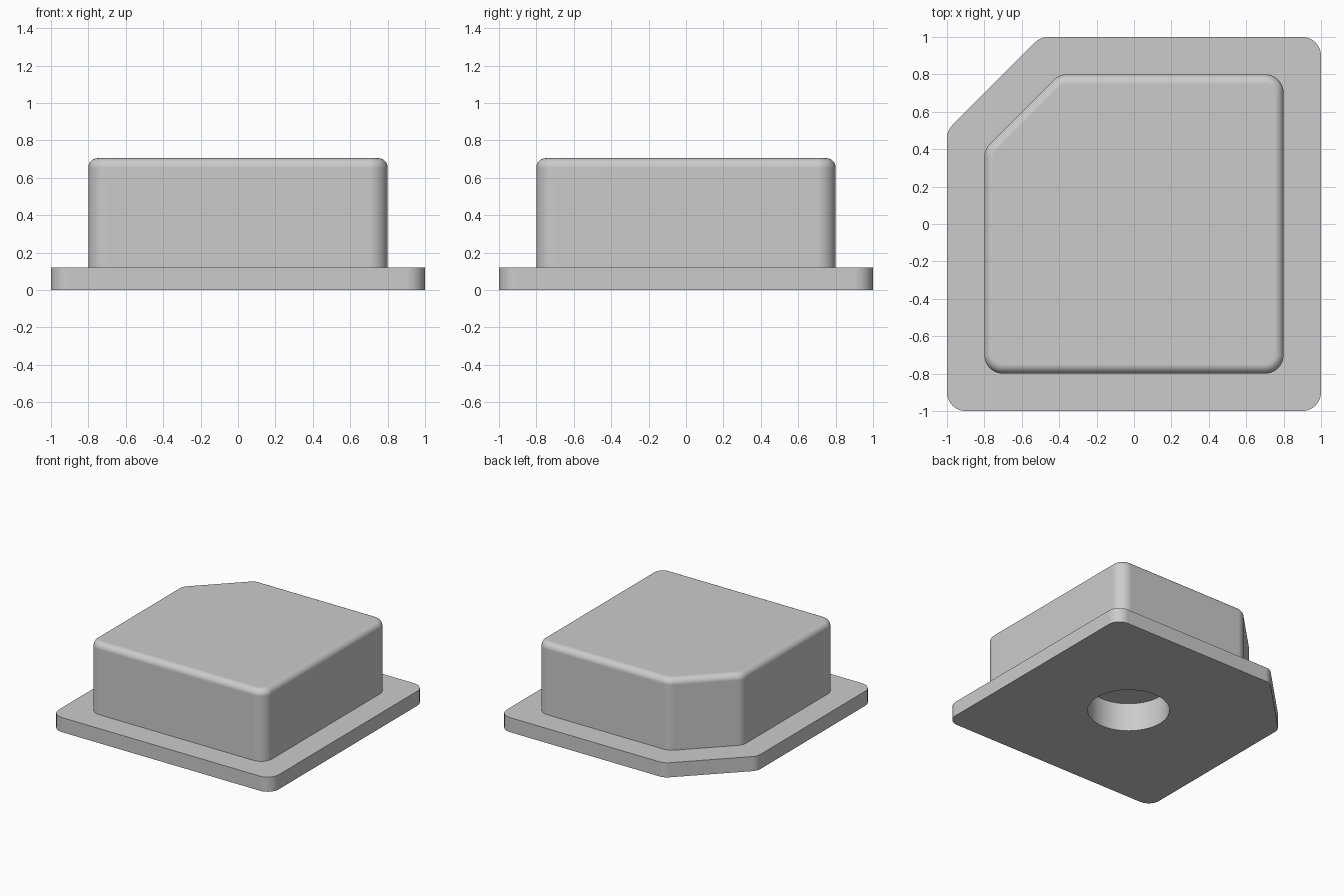
import bpy, bmesh
from math import sin, cos, pi, radians

cube = bpy.data.objects.get("Cube")
if cube:
    bpy.data.objects.remove(cube, do_unlink=True)

PLATE_TOP, TOP = 0.12, 0.705
CORNER, FILLET, STEPS = 0.1, 0.05, 8
HOLE_X, HOLE_R, HOLE_TOP = 0.053, 0.308, 0.235

grey = bpy.data.materials.new("plain grey")
grey.use_nodes = True
grey.diffuse_color = (0.6, 0.6, 0.6, 1)
grey.node_tree.nodes["Principled BSDF"].inputs["Base Color"].default_value = grey.diffuse_color


def outline(half, cut, inset=0.0):
    """Rounded square with its back corner on the -x side cut off."""
    r, h = CORNER, half - CORNER
    k = half - cut - r * (2 ** 0.5 - 1)   # arc centre offset beside the cut
    arcs = [(h, -h, -90, 0), (h, h, 0, 90), (-k, h, 90, 135),
            (-h, k, 135, 180), (-h, -h, 180, 270)]
    points = []
    for cx, cy, start, end in arcs:
        for i in range(STEPS + 1):
            a = radians(start + (end - start) * i / STEPS)
            points.append((cx + (r - inset) * cos(a), cy + (r - inset) * sin(a)))
    return points


def loft(name, rings):
    """Closed solid through a stack of (points, height) rings."""
    bm = bmesh.new()
    loops = [[bm.verts.new((x, y, z)) for x, y in pts] for pts, z in rings]
    bm.faces.new(loops[0][::-1])
    bm.faces.new(loops[-1])
    for low, high in zip(loops, loops[1:]):
        n = len(low)
        for i in range(n):
            j = (i + 1) % n
            bm.faces.new((low[i], low[j], high[j], high[i]))
    mesh = bpy.data.meshes.new(name)
    bm.to_mesh(mesh)
    bm.free()
    mesh.materials.append(grey)
    obj = bpy.data.objects.new(name, mesh)
    bpy.context.collection.objects.link(obj)
    return obj


# Flange plate
plate = loft("base_plate", [(outline(1.0, 0.5), z) for z in (0, PLATE_TOP)])

# Raised housing with a rounded top edge
rings = [(outline(0.8, 0.4), PLATE_TOP)]
for i in range(STEPS + 1):
    a = pi / 2 * i / STEPS
    rings.append((outline(0.8, 0.4, FILLET * (1 - cos(a))), TOP - FILLET * (1 - sin(a))))
housing = loft("housing", rings)

# Round blind hole in the underside
circle = [(HOLE_X + HOLE_R * cos(2 * pi * i / 64), HOLE_R * sin(2 * pi * i / 64))
          for i in range(64)]
cutter = loft("hole_cutter", [(circle, -0.1), (circle, HOLE_TOP)])
cutter.hide_render = True

for obj in (plate, housing):
    bpy.ops.object.select_all(action="DESELECT")
    obj.select_set(True)
    bpy.context.view_layer.objects.active = obj
    hole = obj.modifiers.new("hole", "BOOLEAN")
    hole.operation = "DIFFERENCE"
    hole.solver = "EXACT"
    hole.object = cutter
    bpy.ops.object.modifier_apply(modifier=hole.name)
    bpy.ops.object.shade_smooth_by_angle(angle=radians(30))
    # Keep the large faces flat beside the rounded edges
    weighted = obj.modifiers.new("flat faces", "WEIGHTED_NORMAL")
    weighted.keep_sharp = True

bpy.data.objects.remove(cutter, do_unlink=True)
